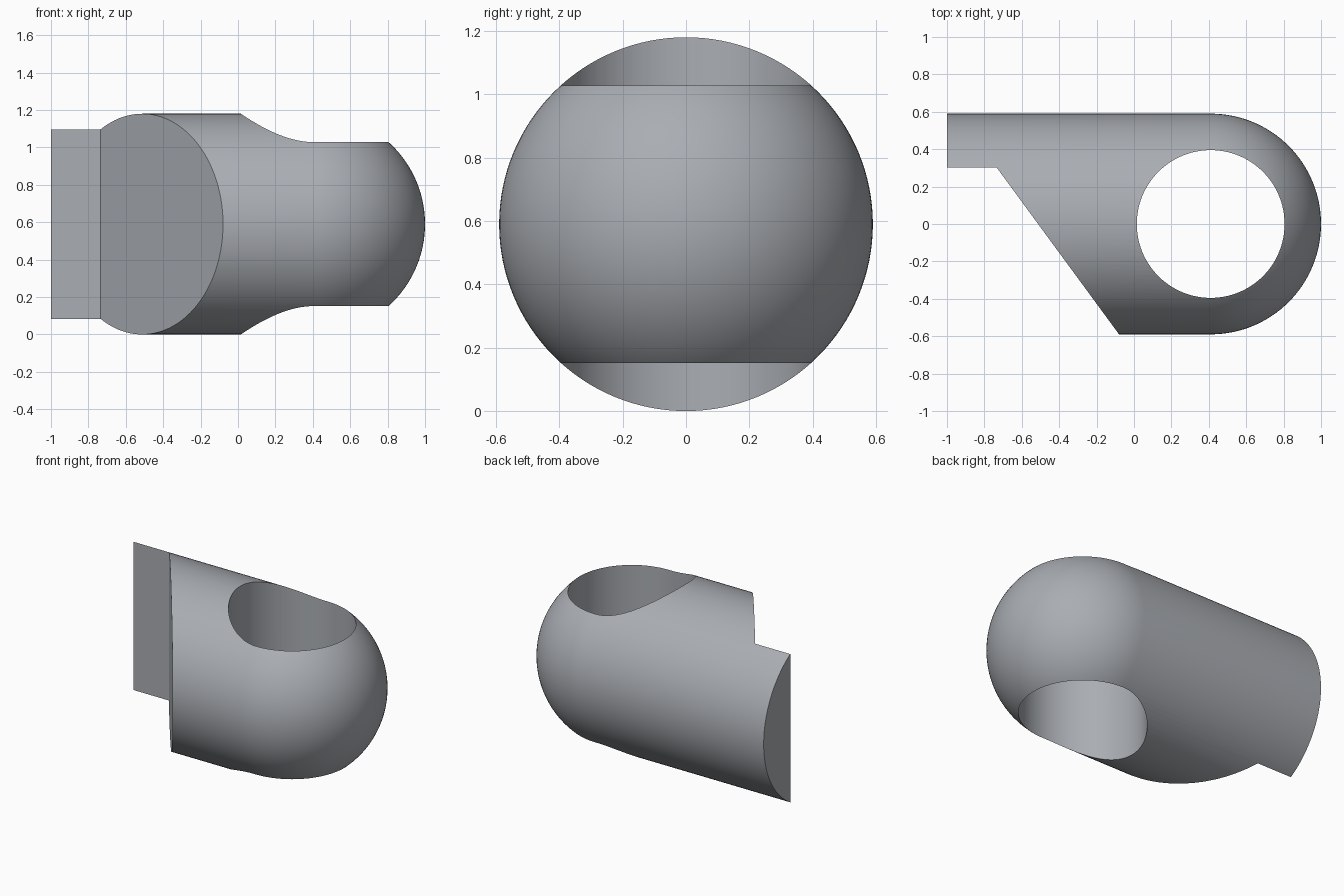
import bpy, bmesh, math
from mathutils import Matrix, Vector

R = 0.59          # body radius, also the axis height
CX = 0.41         # centre of the domed end and of the bore
BORE = 0.395

if "Cube" in bpy.data.objects:
    bpy.data.objects.remove(bpy.data.objects["Cube"], do_unlink=True)

grey = bpy.data.materials.new("steel grey")
grey.use_nodes = True
colour = (0.40, 0.42, 0.45, 1)
grey.diffuse_color = colour
grey.node_tree.nodes["Principled BSDF"].inputs["Base Color"].default_value = colour


def make_object(name, bm):
    bmesh.ops.recalc_face_normals(bm, faces=bm.faces)
    mesh = bpy.data.meshes.new(name)
    bm.to_mesh(mesh)
    bm.free()
    mesh.materials.append(grey)
    obj = bpy.data.objects.new(name, mesh)
    bpy.context.collection.objects.link(obj)
    return obj


def prism(name, outline, z0, z1):
    bm = bmesh.new()
    face = bm.faces.new([bm.verts.new((x, y, z0)) for x, y in outline])
    top = bmesh.ops.extrude_face_region(bm, geom=[face])["geom"]
    bmesh.ops.translate(bm, vec=(0, 0, z1 - z0),
                        verts=[v for v in top if isinstance(v, bmesh.types.BMVert)])
    return make_object(name, bm)


# Body: round bar with a domed end, spun about its long axis
bm = bmesh.new()
steps = 32
profile = [(-1, 0), (-1, R)]
profile += [(CX + R * math.sin(a), R * math.cos(a))
            for a in (i * math.pi / 2 / steps for i in range(steps + 1))]
verts = [bm.verts.new((x, 0, r)) for x, r in profile]
edges = [bm.edges.new(pair) for pair in zip(verts, verts[1:])]
bmesh.ops.spin(bm, geom=verts + edges, cent=(0, 0, 0), axis=(1, 0, 0),
               angle=math.tau, steps=128)
bmesh.ops.remove_doubles(bm, verts=bm.verts, dist=1e-4)
bmesh.ops.dissolve_limit(bm, angle_limit=0.001, verts=[v for v in bm.verts if v.co.x < -0.99],
                         edges=[e for e in bm.edges if all(v.co.x < -0.99 for v in e.verts)])
bmesh.ops.translate(bm, vec=(0, 0, R), verts=bm.verts)
body = make_object("domed_bar", bm)

# Cutters: vertical bore through the dome, and a slanted notch leaving a rear tongue
circle = [(CX + BORE * math.cos(i * math.tau / 128), BORE * math.sin(i * math.tau / 128))
          for i in range(128)]
bore = prism("bore_cutter", circle, -0.5, 2)
slope = (0.08 - 0.735) / (0.303 + R)
notch = prism("notch_cutter", [(-1.5, 0.303), (-0.735, 0.303),
                               (-0.735 - slope * 1.303, -1), (-1.5, -1)], -0.5, 2)

bpy.context.view_layer.objects.active = body
for cutter in (bore, notch):
    cutter.hide_render = True
    mod = body.modifiers.new(cutter.name, "BOOLEAN")
    mod.operation = "DIFFERENCE"
    mod.solver = "EXACT"
    mod.object = cutter
    bpy.ops.object.modifier_apply(modifier=mod.name)
    bpy.data.objects.remove(cutter, do_unlink=True)

# Smooth curved faces, crisp cut edges
bpy.ops.object.select_all(action="DESELECT")
body.select_set(True)
bpy.ops.object.shade_smooth_by_angle(angle=math.radians(25))
